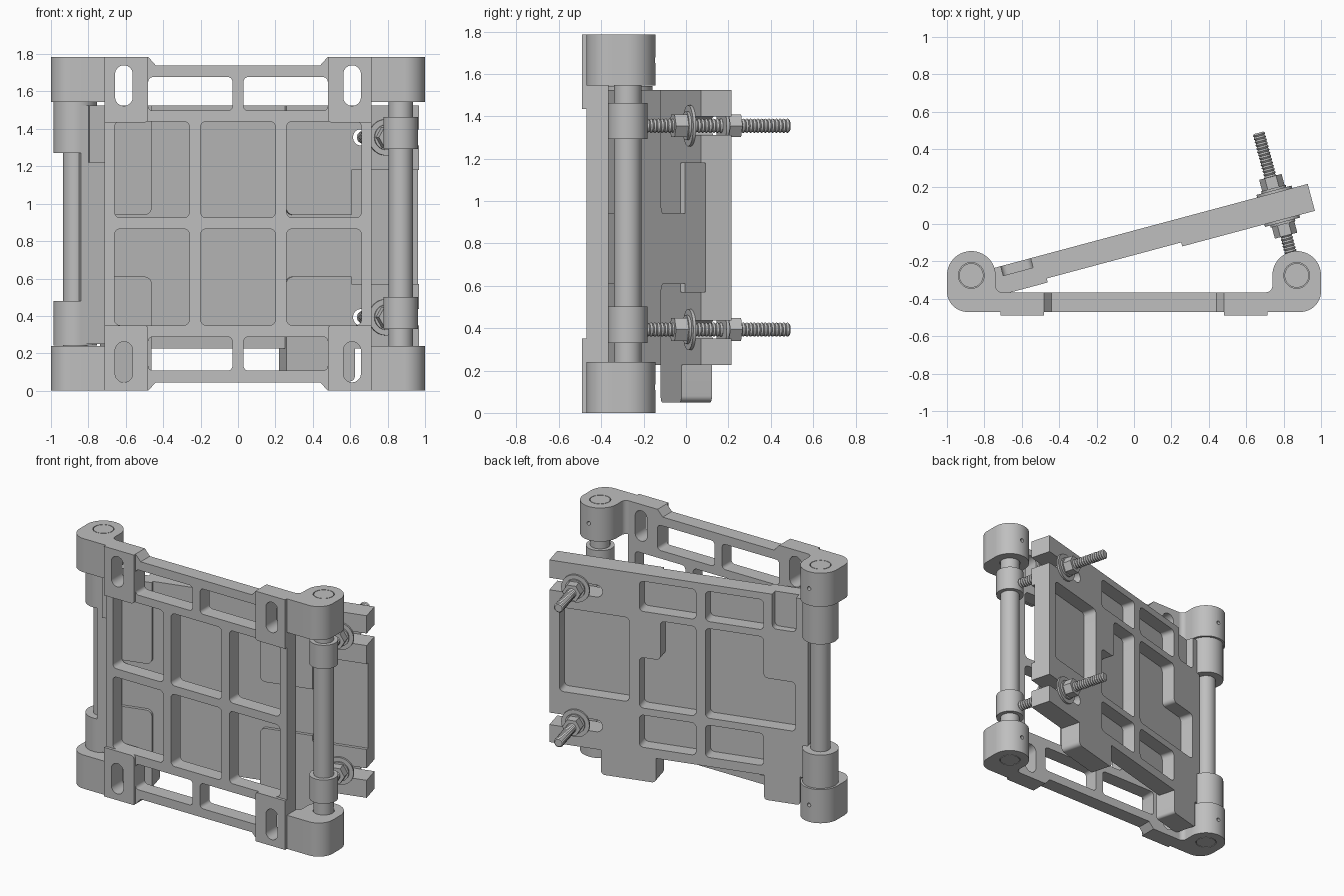
import bpy, bmesh, math
from mathutils import Vector, Matrix

if "Cube" in bpy.data.objects:
    bpy.data.objects.remove(bpy.data.objects["Cube"])

grey = bpy.data.materials.new("plain_grey")
grey.use_nodes = True
colour = (0.52, 0.52, 0.52, 1)
grey.diffuse_color = colour
grey.node_tree.nodes["Principled BSDF"].inputs["Base Color"].default_value = colour

HEIGHT = 1.785
AXIS_X, AXIS_Y = 0.87, -0.275      # rod centres
BOLT_U, BOLT_V = 1.681, -0.451     # bolt origin in leaf space
BACK, FACE, PAD = 0.007, -0.12, -0.142
LEAF = Matrix.Translation((-AXIS_X, AXIS_Y, 0)) @ Matrix.Rotation(math.radians(15), 4, 'Z')


def finish(name, bm, matrix=None):
    bmesh.ops.recalc_face_normals(bm, faces=bm.faces)
    me = bpy.data.meshes.new(name)
    bm.to_mesh(me)
    bm.free()
    me.materials.append(grey)
    ob = bpy.data.objects.new(name, me)
    bpy.context.collection.objects.link(ob)
    if matrix:
        ob.matrix_world = matrix
    smooth(ob)
    return ob


def smooth(ob):
    ob.data.shade_smooth()
    ob.data.set_sharp_from_angle(angle=math.radians(32))


def rounded(points, default=0.0, steps=7):
    """Outline with filleted corners; a point may carry its own radius."""
    out, n = [], len(points)
    for i, p in enumerate(points):
        r = p[2] if len(p) > 2 else default
        c = Vector(p[:2])
        if r == 0:
            out.append(c)
            continue
        a = (Vector(points[i - 1][:2]) - c).normalized()
        b = (Vector(points[(i + 1) % n][:2]) - c).normalized()
        half = a.angle(b) / 2
        mid = c + (a + b).normalized() * r / math.sin(half)
        s = c + a * r / math.tan(half) - mid
        e = c + b * r / math.tan(half) - mid
        out += [mid + s.lerp(e, k / steps).normalized() * r for k in range(steps + 1)]
    return out


def rect(x0, x1, z0, z1, r=0.0):
    return rounded([(x0, z0), (x1, z0), (x1, z1), (x0, z1)], r)


def add_prism(bm, pts, lo, hi, axis='y'):
    place = (lambda p, t: (p[0], t, p[1])) if axis == 'y' else (lambda p, t: (p[0], p[1], t))
    low = [bm.verts.new(place(p, lo)) for p in pts]
    high = [bm.verts.new(place(p, hi)) for p in pts]
    bm.faces.new(low)
    bm.faces.new(high[::-1])
    for i in range(len(pts)):
        j = (i + 1) % len(pts)
        bm.faces.new((low[i], low[j], high[j], high[i]))


def prism(name, outlines, lo, hi, axis='y', matrix=None):
    bm = bmesh.new()
    for pts in outlines:
        add_prism(bm, pts, lo, hi, axis)
    return finish(name, bm, matrix)


def circle(x, y, r, n=40):
    return [Vector((x + r * math.cos(2 * math.pi * k / n), y + r * math.sin(2 * math.pi * k / n)))
            for k in range(n)]


def cut(ob, cutter, operation='DIFFERENCE'):
    """Apply a boolean, then drop the cutter."""
    cutter.hide_render = True
    mod = ob.modifiers.new("cut", 'BOOLEAN')
    mod.object, mod.operation, mod.solver = cutter, operation, 'EXACT'
    bpy.context.view_layer.update()
    me = bpy.data.meshes.new_from_object(ob.evaluated_get(bpy.context.evaluated_depsgraph_get()))
    ob.modifiers.clear()
    ob.data = me
    bpy.data.objects.remove(cutter)
    smooth(ob)


def flip(pts, x=False, z=False):
    return [Vector((-p[0] if x else p[0], HEIGHT - p[1] if z else p[1])) for p in pts]


CORNERS = [(x, z) for x in (False, True) for z in (False, True)]

# Fixed frame: outline with stepped ends, windows and slots
outline = [Vector(p) for p in ((-0.715, 0), (-0.48, 0), (-0.44, 0.045), (0.44, 0.045), (0.48, 0), (0.715, 0))]
frame = prism("fixed_frame", [outline + flip(outline[::-1], z=True)], -0.47, -0.365)
windows = []
for x0, x1 in ((-0.66, -0.26), (-0.2, 0.2), (0.26, 0.66)):
    for z0, z1 in ((0.35, 0.865), (0.925, 1.44)):
        windows.append(rect(x0, x1, z0, z1, 0.03))
windows += [flip(rect(0.03, 0.48, 0.108, 0.288, 0.025), *c) for c in CORNERS]
slot = rect(0.563, 0.657, 0.045, 0.262, 0.0465)
cut(frame, prism("window_cutter", windows + [flip(slot, *c) for c in CORNERS], -0.6, -0.3))

# Corner pads and rod bosses, four of each
pad = rounded([(0.48, 0), (0.715, 0), (0.715, 0.35), (0.48, 0.35, 0.02)])
boss = rounded([(0.7, -0.47), (1.0, -0.47, 0.11), (1.0, -0.145, 0.129), (0.74, -0.145, 0.129),
                (0.74, -0.365, 0.035), (0.7, -0.365)], steps=12)
for mx, mz in CORNERS:
    side = ("right" if mx else "left") + ("_upper" if mz else "_lower")
    ob = prism(side + "_corner_pad", [flip(pad, mx, mz)], -0.49, -0.47)
    cut(ob, prism("slot_cutter", [flip(slot, mx, mz)], -0.6, -0.4))
    lo, hi = (HEIGHT - 0.24, HEIGHT) if mz else (0, 0.24)
    sx = -1 if mx else 1
    ob = prism(side + "_boss", [[Vector((p[0] * sx, p[1])) for p in boss]], lo, hi, 'z')
    cut(ob, prism("bore_cutter", [circle(sx * AXIS_X, AXIS_Y, 0.069)], lo - 0.1, hi + 0.1, 'z'))
    cut(ob, prism("pin_hole_cutter", [circle(sx * AXIS_X, HEIGHT - 0.12 if mz else 0.12, 0.014, 12)],
                  -0.19, -0.1))

# Rods through the bosses
for name, x in (("hinge_rod", -AXIS_X), ("anchor_rod", AXIS_X)):
    prism(name, [circle(x, AXIS_Y, 0.065)], 0, HEIGHT, 'z')

# Swinging leaf: plate with two feet and open bolt slots
S = 0.04
SLOTS = [(1.864, 0.35), (1.5, 0.35, S), (1.5, 0.436, S), (1.864, 0.436)]
UPPER_SLOT = [(p[0], p[1] + 0.962) + p[2:] for p in SLOTS]
leaf = prism("swing_leaf", [rounded(
    [(0, 0.25), (0.14, 0.25), (0.14, 0.05, 0.02), (0.385, 0.05, 0.02), (0.385, 0.225),
     (1.13, 0.225), (1.13, 0.05, 0.03), (1.51, 0.05, 0.03), (1.51, 0.225), (1.864, 0.225)]
    + SLOTS + UPPER_SLOT + [(1.864, 1.525), (0, 1.525)])], FACE, BACK, matrix=LEAF)

# Weight-saving pockets in the back of the leaf
pockets = [rect(u0, u1, z0, z1, 0.03) for u0, u1 in ((0.39, 0.79), (0.855, 1.245))
           for z0, z1 in ((0.29, 0.52), (1.26, 1.475))]
pockets.append(rect(1.315, 1.795, 0.6, 1.2, 0.03))
pockets.append(rounded([(0.855, 0.57), (1.245, 0.57), (1.245, 0.93), (1.1, 0.93),
                        (1.1, 1.21), (0.855, 1.21)], 0.03))
pockets.append(rounded([(0.17, 0.57), (0.79, 0.57), (0.79, 1.21), (0.39, 1.21),
                        (0.39, 0.92), (0.17, 0.92)], 0.03))
cut(leaf, prism("pocket_cutter", pockets, -0.09, 0.1, matrix=LEAF))
cut(leaf, prism("notch_cutter", [rect(0.165, 0.33, 1.28, 1.6, 0.03)], -0.045, 0.1, matrix=LEAF))
cut(leaf, prism("rod_channel_cutter", [rect(-0.1, 0.085, 0.48, 1.27)], -0.072, 0.1, matrix=LEAF))

# Raised pads on the inner face of the leaf
raised = {
    "hinge_side_lower_pad": [(0.14, 0.05, 0.02), (0.385, 0.05, 0.02), (0.385, 0.61, 0.04), (0.14, 0.61)],
    "hinge_side_upper_pad": [(0.14, 0.94, 0.03), (0.385, 0.94, 0.04), (0.385, 1.525), (0.04, 1.525),
                             (0.04, 1.22), (0.14, 1.22)],
    "bolt_side_lower_pad": [(1.13, 0.05, 0.03), (1.51, 0.05, 0.03), (1.51, 0.225), (1.864, 0.225)]
    + SLOTS + [(1.864, 0.57), (1.49, 0.57), (1.49, 0.61), (1.13, 0.61, 0.04)],
    "bolt_side_upper_pad": [(1.13, 0.94, 0.04), (1.49, 0.94), (1.49, 1.18), (1.864, 1.18)]
    + UPPER_SLOT + [(1.864, 1.525), (1.13, 1.525)],
}
for name, pts in raised.items():
    prism(name, [rounded(pts)], PAD, FACE, matrix=LEAF)

# Hinge barrels
for name, lo, hi in (("lower_hinge_barrel", 0.242, 0.48), ("upper_hinge_barrel", 1.27, 1.543)):
    ob = prism(name, [circle(0, 0, 0.117, 48)], lo, hi, 'z', LEAF)
    cut(ob, prism("bore_cutter", [circle(0, 0, 0.064)], lo - 0.1, hi + 0.1, 'z', LEAF))


# Swing bolts: sleeve, threaded shank, washers and hex nuts
def threaded_shank(name, z, start, end, pitch=0.018):
    bm = bmesh.new()
    profile = [(0, start)]
    for k in range(int((end - start) / pitch)):
        profile += [(0.028, start + k * pitch), (0.034, start + (k + 0.5) * pitch)]
    profile += [(0.026, end), (0, end)]
    vs = [bm.verts.new((BOLT_U + r, BOLT_V + t, z)) for r, t in profile]
    es = [bm.edges.new(pair) for pair in zip(vs, vs[1:])]
    bmesh.ops.spin(bm, geom=vs + es, cent=(BOLT_U, 0, z), axis=(0, 1, 0),
                   angle=2 * math.pi, steps=18, use_merge=True)
    bmesh.ops.remove_doubles(bm, verts=bm.verts, dist=0.0001)
    finish(name, bm, LEAF)


for tag, z in (("lower", 0.393), ("upper", 1.355)):
    prism(tag + "_bolt_sleeve", [circle(AXIS_X, AXIS_Y, 0.093)], z - 0.062, z + 0.108, 'z')
    threaded_shank(tag + "_threaded_shank", z, 0.07, 0.79)
    for side, v0, d in (("outer", BACK, 1), ("inner", PAD, -1)):
        prism(f"{tag}_{side}_washer", [circle(BOLT_U, z, 0.097)], v0, v0 + d * 0.014, matrix=LEAF)
        prism(f"{tag}_{side}_lock_washer", [circle(BOLT_U, z, 0.068)], v0 + d * 0.014, v0 + d * 0.026,
              matrix=LEAF)
        prism(f"{tag}_{side}_hex_nut", [circle(BOLT_U, z, 0.062, 6)], v0 + d * 0.026, v0 + d * 0.088,
              matrix=LEAF)
